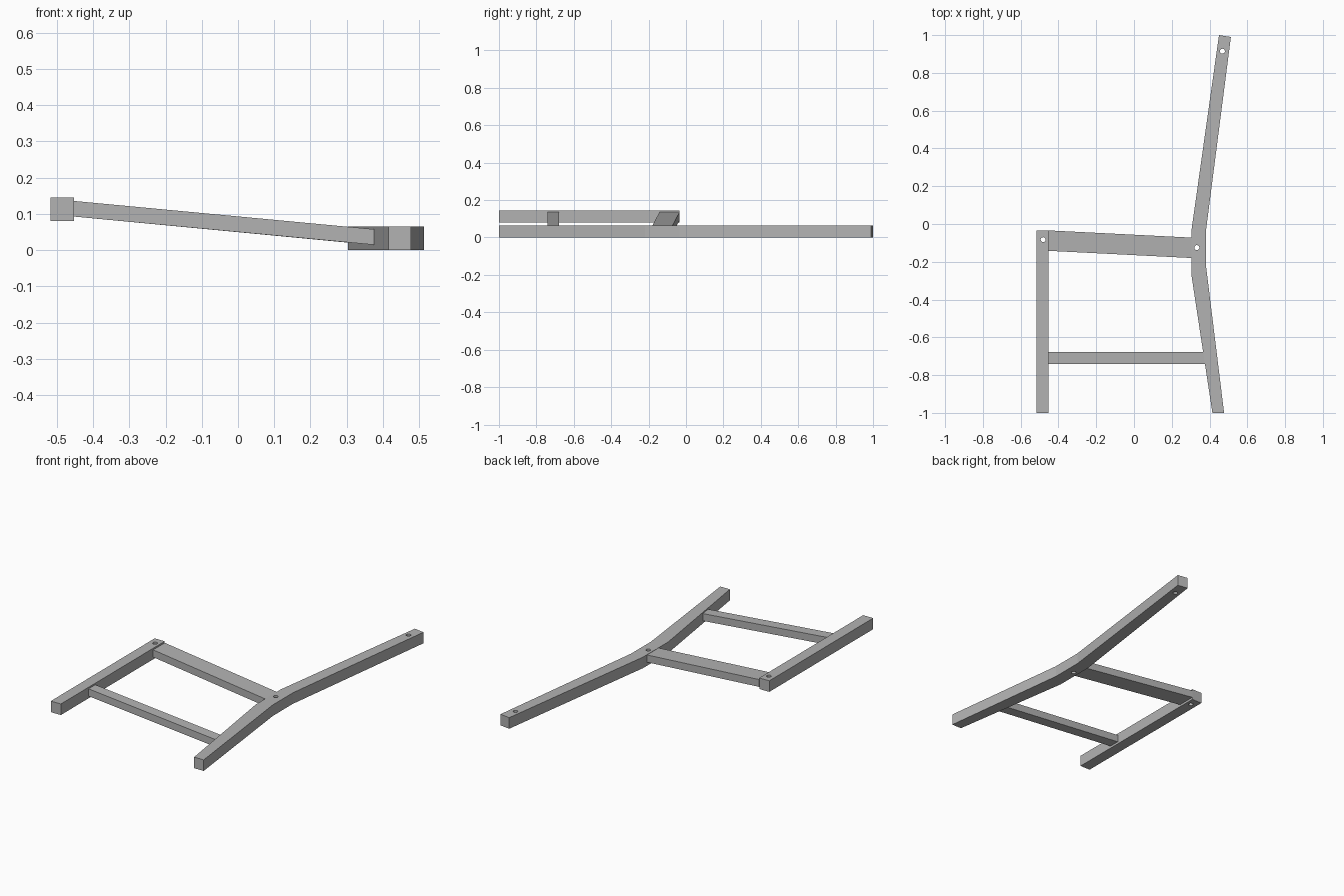
import bpy
import bmesh
import math

cube = bpy.data.objects.get("Cube")
if cube:
    bpy.data.objects.remove(cube, do_unlink=True)

grey = bpy.data.materials.new("plain grey")
grey.use_nodes = True
colour = (0.45, 0.45, 0.45, 1)
grey.diffuse_color = colour
grey.node_tree.nodes["Principled BSDF"].inputs["Base Color"].default_value = colour

THICK = 0.065
HOLE = 0.013


def ring(x, y, sides=24):
    steps = [2 * math.pi * i / sides for i in range(sides)]
    return [(x + HOLE * math.cos(a), y + HOLE * math.sin(a)) for a in steps]


def plank(name, outline, holes, bottom):
    """Flat outline with bolt holes, extruded upwards from bottom."""
    curve = bpy.data.curves.new(name, "CURVE")
    curve.dimensions = "2D"
    curve.fill_mode = "BOTH"
    curve.extrude = THICK / 2
    for points in [outline] + [ring(*h) for h in holes]:
        spline = curve.splines.new("POLY")
        spline.points.add(len(points) - 1)
        for p, (x, y) in zip(spline.points, points):
            p.co = (x, y, 0, 1)
        spline.use_cyclic_u = True
        spline.use_smooth = False
    source = bpy.data.objects.new(name + "_outline", curve)
    bpy.context.collection.objects.link(source)
    graph = bpy.context.evaluated_depsgraph_get()
    mesh = bpy.data.meshes.new_from_object(source.evaluated_get(graph))
    bpy.data.objects.remove(source, do_unlink=True)
    bm = bmesh.new()
    bm.from_mesh(mesh)
    bmesh.ops.remove_doubles(bm, verts=bm.verts, dist=0.0001)
    bmesh.ops.translate(bm, verts=bm.verts, vec=(0, 0, bottom + THICK / 2))
    finish(name, bm, mesh)


def rail(name, start, end, width, height):
    """Sloping bar with upright ends between two end centres."""
    bm = bmesh.new()
    bmesh.ops.create_cube(bm, size=1)
    for v in bm.verts:
        x, y, z = start if v.co.x < 0 else end
        v.co = (x, y + v.co.y * width, z + v.co.z * height)
    finish(name, bm, bpy.data.meshes.new(name))


def finish(name, bm, mesh):
    bmesh.ops.recalc_face_normals(bm, faces=bm.faces)
    for f in bm.faces:
        f.smooth = False
        f.material_index = 0
    bm.to_mesh(mesh)
    bm.free()
    mesh.name = name
    mesh.materials.clear()
    mesh.materials.append(grey)
    bpy.context.collection.objects.link(bpy.data.objects.new(name, mesh))


# Bent back leg lying on the ground
plank("back_leg",
      [(0.415, -1), (0.477, -1), (0.381, -0.22), (0.381, -0.035),
       (0.513, 0.99), (0.45, 1), (0.304, -0.035), (0.304, -0.27)],
      [(0.333, -0.125), (0.468, 0.915)], 0)

# Straight front leg, raised
plank("front_leg",
      [(-0.517, -1), (-0.452, -1), (-0.452, -0.035), (-0.517, -0.035)],
      [(-0.481, -0.083)], 0.08)

# Sloping cross pieces
rail("seat_rail", (-0.452, -0.088, 0.114), (0.304, -0.126, 0.042), 0.108, 0.043)
rail("lower_stretcher", (-0.452, -0.71, 0.114), (0.376, -0.71, 0.036), 0.063, 0.043)
